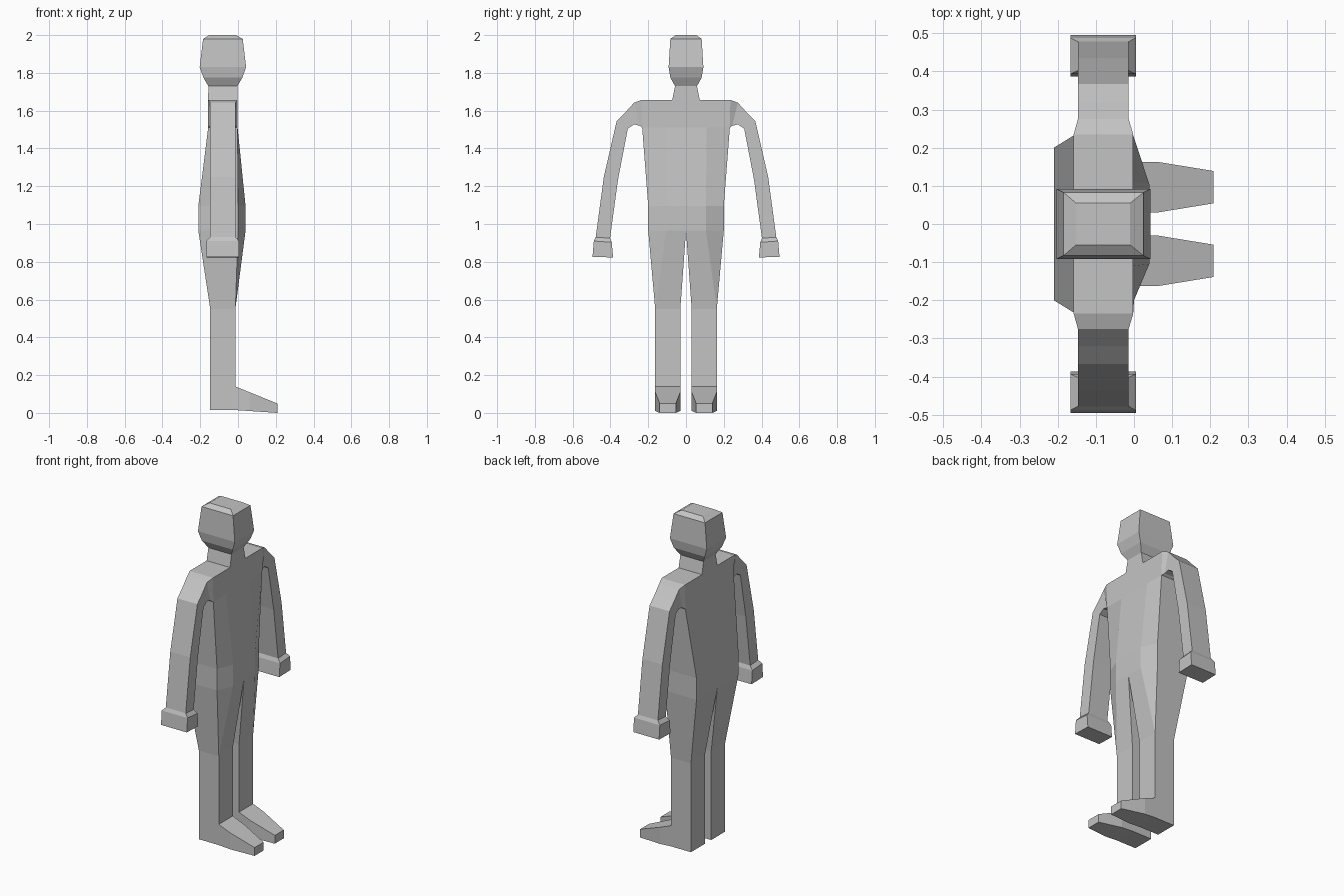
import bpy
import bmesh

cube = bpy.data.objects.get("Cube")
if cube:
    bpy.data.objects.remove(cube, do_unlink=True)

grey = bpy.data.materials.new("plain_grey")
grey.use_nodes = True
colour = (0.55, 0.55, 0.55, 1)
grey.diffuse_color = colour
grey.node_tree.nodes["Principled BSDF"].inputs["Base Color"].default_value = colour


def loft(name, rings, start=True, end=True, side=1):
    """Skin matching rings of points, with optional end caps; side -1 mirrors in y."""
    bm = bmesh.new()
    loops = [[bm.verts.new((x, y * side, z)) for x, y, z in ring] for ring in rings]
    for a, b in zip(loops, loops[1:]):
        for i in range(len(a)):
            j = (i + 1) % len(a)
            bm.faces.new((a[i], a[j], b[j], b[i]))
    if start:
        bm.faces.new(loops[0])
    if end:
        bm.faces.new(loops[-1])
    bmesh.ops.remove_doubles(bm, verts=bm.verts, dist=0.0005)
    bmesh.ops.recalc_face_normals(bm, faces=bm.faces)
    mesh = bpy.data.meshes.new(name)
    bm.to_mesh(mesh)
    bm.free()
    mesh.materials.append(grey)
    obj = bpy.data.objects.new(name, mesh)
    bpy.context.collection.objects.link(obj)
    return obj


def level(x0, x1, y0, y1, z):
    """Horizontal rectangle."""
    return [(x0, y0, z), (x1, y0, z), (x1, y1, z), (x0, y1, z)]


def across(x0, x1, inner, outer):
    """Arm section between an inner and an outer (y, z) point."""
    return [(x0, *inner), (x1, *inner), (x1, *outer), (x0, *outer)]


def torso_ring(z, back, flank, belly, half, panel):
    """Flat back and sides, with a narrower belly panel standing forward."""
    return [(back, -half, z), (flank, -half, z), (belly, -panel, z),
            (belly, panel, z), (flank, half, z), (back, half, z)]


# Torso with rounded-out waist
loft("torso", [
    torso_ring(0.965, -0.21, 0.0, 0.04, 0.2, 0.105),
    torso_ring(1.095, -0.21, 0.0, 0.04, 0.2, 0.105),
    torso_ring(1.51, -0.158, -0.002, -0.002, 0.232, 0.11),
    torso_ring(1.657, -0.158, -0.002, -0.002, 0.235, 0.11),
], start=False)

# Neck and faceted head
loft("neck", [
    level(-0.158, -0.002, -0.073, 0.073, 1.657),
    level(-0.157, -0.003, -0.058, 0.058, 1.73),
], start=False, end=False)
loft("head", [
    level(-0.157, -0.003, -0.058, 0.058, 1.73),
    level(-0.183, 0.023, -0.083, 0.083, 1.775),
    level(-0.203, 0.043, -0.092, 0.092, 1.83),
    level(-0.185, 0.025, -0.083, 0.083, 1.98),
    level(-0.152, -0.01, -0.055, 0.055, 2.0),
])

BACK, FRONT = -0.147, -0.014
for label, side in (("left", 1), ("right", -1)):
    # Arm bending down from the shoulder
    loft(label + "_arm", [
        across(-0.158, -0.002, (0.232, 1.51), (0.235, 1.657)),
        across(BACK, FRONT, (0.245, 1.52), (0.275, 1.642)),
        across(BACK, FRONT, (0.275, 1.527), (0.32, 1.592)),
        across(BACK, FRONT, (0.308, 1.505), (0.367, 1.545)),
        across(BACK, FRONT, (0.36, 1.235), (0.435, 1.25)),
        across(BACK, FRONT, (0.402, 0.925), (0.478, 0.93)),
    ], start=False, end=False, side=side)

    # Block hand with bevelled wrist
    loft(label + "_hand", [
        across(BACK, FRONT, (0.402, 0.925), (0.478, 0.93)),
        across(-0.167, 0.005, (0.393, 0.903), (0.488, 0.91)),
        across(-0.167, 0.005, (0.386, 0.823), (0.495, 0.826)),
    ], side=side)

    # Leg tapering from hip to knee, then straight
    loft(label + "_leg", [
        [(-0.21, 0, 0.965), (0.04, 0, 0.965), (0.04, 0.105, 0.965),
         (0, 0.2, 0.965), (-0.21, 0.2, 0.965)],
        [(BACK, 0.03, 0.55), (FRONT, 0.03, 0.55), (FRONT, 0.163, 0.55),
         (FRONT, 0.163, 0.55), (BACK, 0.163, 0.55)],
        [(BACK, 0.03, 0.015), (FRONT, 0.03, 0.015), (FRONT, 0.163, 0.015),
         (FRONT, 0.163, 0.015), (BACK, 0.163, 0.015)],
    ], start=False, end=False, side=side)
    loft(label + "_heel_sole", [level(BACK, FRONT, 0.03, 0.163, 0.015)], end=False, side=side)

    # Wedge foot narrowing to the toe
    loft(label + "_foot", [
        [(x, y0, z0), (x, y1, z0), (x, y1, z1), (x, y0, z1)]
        for x, y0, y1, z0, z1 in (
            (FRONT, 0.03, 0.163, 0.015, 0.14),
            (0.06, 0.03, 0.163, 0.01, 0.11),
            (0.208, 0.054, 0.139, 0.0, 0.05))
    ], start=False, side=side)
